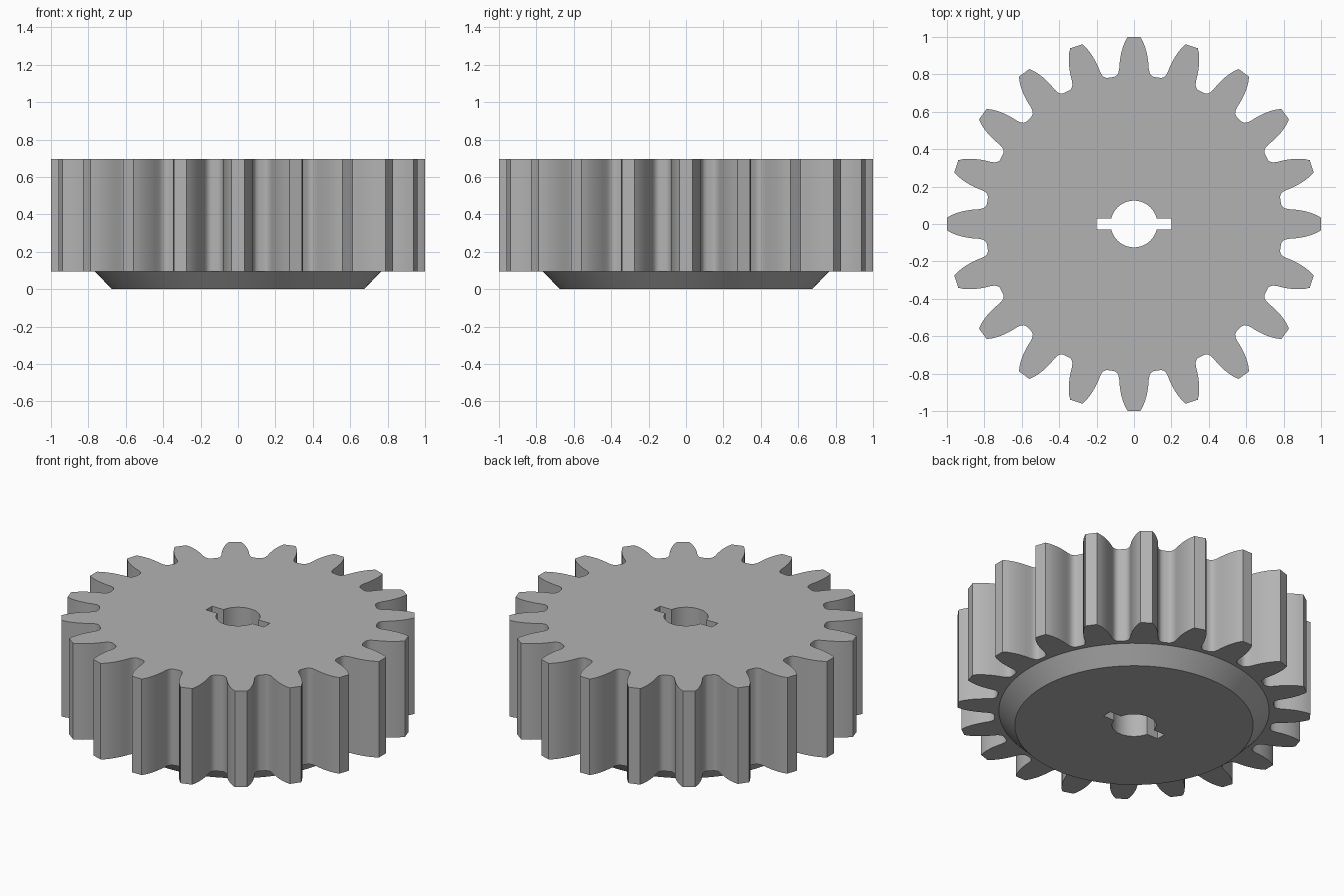
import bpy
import bmesh
from math import pi, sin, cos, asin, radians

TEETH = 20
Z_BASE, Z_SHOULDER, Z_TOP = 0.0, 0.095, 0.695

if "Cube" in bpy.data.objects:
    bpy.data.objects.remove(bpy.data.objects["Cube"], do_unlink=True)

grey = bpy.data.materials.new("plain grey")
grey.use_nodes = True
GREY = (0.45, 0.45, 0.45, 1)
grey.diffuse_color = GREY
grey.node_tree.nodes["Principled BSDF"].inputs["Base Color"].default_value = GREY


def circle(radius, count):
    return [(radius * cos(2 * pi * i / count), radius * sin(2 * pi * i / count))
            for i in range(count)]


def gear_outline():
    # one flank from root to tip: distance along the tooth, half width
    flank = [(0.785, 0.115), (0.788, 0.101), (0.797, 0.090), (0.810, 0.083),
             (0.83, 0.079), (0.86, 0.077), (0.89, 0.073), (0.92, 0.067),
             (0.95, 0.058), (0.975, 0.048), (0.999, 0.034)]
    tooth = [(r, -w) for r, w in flank] + [(r, w) for r, w in reversed(flank)]
    points = []
    for i in range(TEETH):
        c, s = cos(2 * pi * i / TEETH), sin(2 * pi * i / TEETH)
        points += [(r * c - w * s, r * s + w * c) for r, w in tooth]
    return points


def bore_outline(radius=0.125, slot_reach=0.2, slot_half=0.03, steps=20):
    start = asin(slot_half / radius)
    half = [(slot_reach, slot_half)]
    for i in range(steps + 1):
        a = start + (pi - 2 * start) * i / steps
        half.append((radius * cos(a), radius * sin(a)))
    half.append((-slot_reach, slot_half))
    return half + [(-x, -y) for x, y in half]


bm = bmesh.new()


def ring(points, z):
    verts = [bm.verts.new((x, y, z)) for x, y in points]
    for a, b in zip(verts, verts[1:] + verts[:1]):
        bm.edges.new((a, b))
    return verts


def wall(low, high):
    n = len(low)
    for i in range(n):
        j = (i + 1) % n
        bm.faces.new((low[i], low[j], high[j], high[i]))


def cap(outer, inner):
    edges = [bm.edges.get((a, b)) for loop in (outer, inner)
             for a, b in zip(loop, loop[1:] + loop[:1])]
    bmesh.ops.triangle_fill(bm, edges=edges, use_beauty=True)


# toothed rim
teeth_low = ring(gear_outline(), Z_SHOULDER)
teeth_high = ring(gear_outline(), Z_TOP)
wall(teeth_low, teeth_high)

# tapered collar underneath
collar_low = ring(circle(0.675, 96), Z_BASE)
collar_high = ring(circle(0.765, 96), Z_SHOULDER)
wall(collar_low, collar_high)

# through bore with two keyways
bore_low = ring(bore_outline(), Z_BASE)
bore_high = ring(bore_outline(), Z_TOP)
wall(bore_low, bore_high)

# flat faces: top, shoulder under the teeth, bottom
cap(teeth_high, bore_high)
cap(teeth_low, collar_high)
cap(collar_low, bore_low)

bmesh.ops.recalc_face_normals(bm, faces=bm.faces[:])
mesh = bpy.data.meshes.new("spur_gear")
bm.to_mesh(mesh)
bm.free()
mesh.materials.append(grey)
gear = bpy.data.objects.new("spur_gear", mesh)
bpy.context.collection.objects.link(gear)

bpy.ops.object.select_all(action="DESELECT")
gear.select_set(True)
bpy.context.view_layer.objects.active = gear
bpy.ops.object.shade_smooth_by_angle(angle=radians(30))
